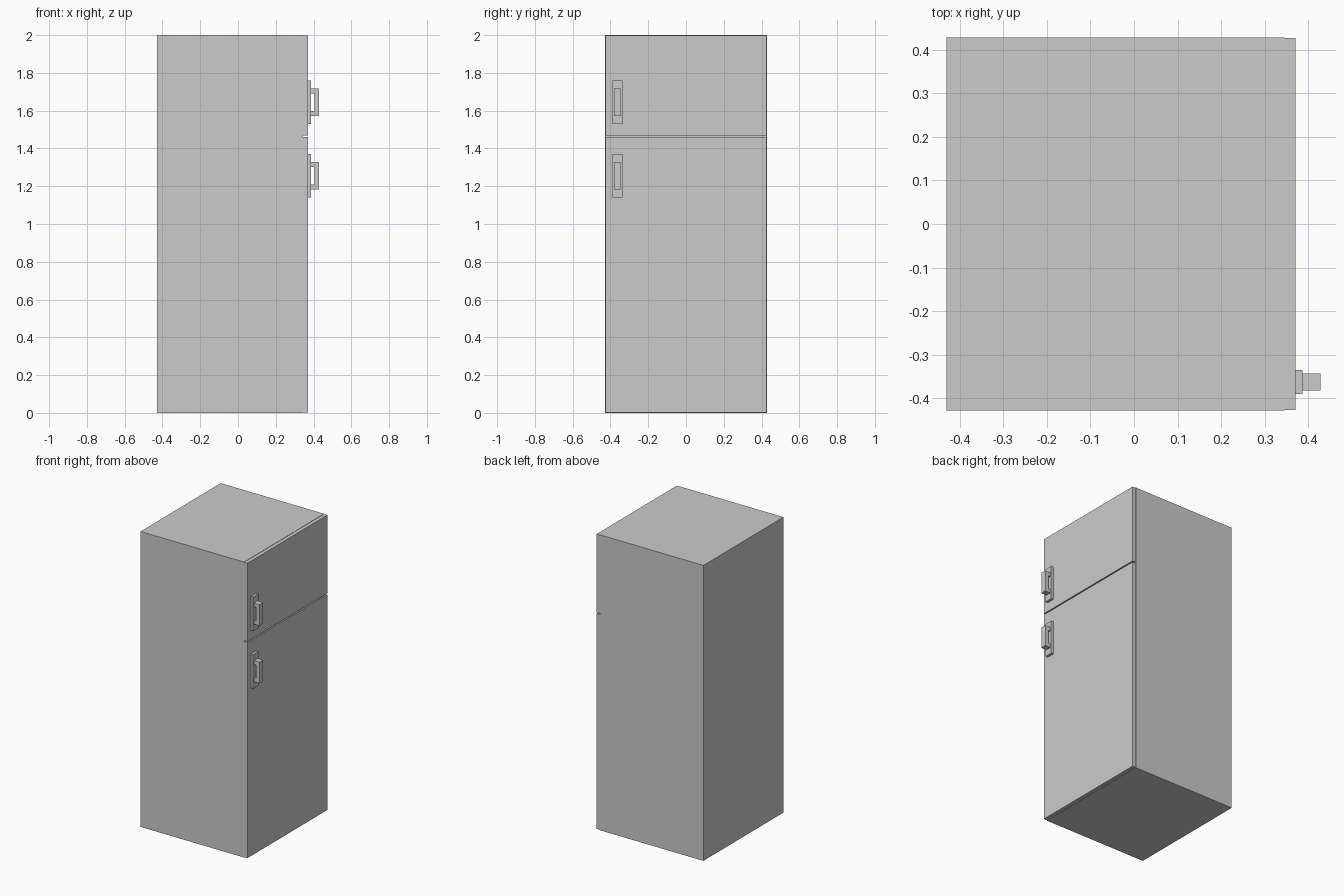
import bpy, bmesh

if "Cube" in bpy.data.objects:
    bpy.data.objects.remove(bpy.data.objects["Cube"])


def box(name, lo, hi):
    """Axis-aligned box between two corners."""
    bm = bmesh.new()
    bmesh.ops.create_cube(bm, size=1)
    for v in bm.verts:
        v.co = [hi[i] if v.co[i] > 0 else lo[i] for i in range(3)]
    return finish(name, bm)


def finish(name, bm):
    bmesh.ops.recalc_face_normals(bm, faces=bm.faces)
    mesh = bpy.data.meshes.new(name)
    bm.to_mesh(mesh)
    bm.free()
    obj = bpy.data.objects.new(name, mesh)
    bpy.context.collection.objects.link(obj)
    return obj


def grip(name, z):
    """C-shaped grip: side profile extruded along y."""
    profile = [(0.387, -0.072), (0.428, -0.072), (0.428, 0.072), (0.387, 0.072),
               (0.387, 0.046), (0.404, 0.046), (0.404, -0.046), (0.387, -0.046)]
    bm = bmesh.new()
    face = bm.faces.new([bm.verts.new((x, -0.382, z + h)) for x, h in profile])
    ext = bmesh.ops.extrude_face_region(bm, geom=[face])
    verts = [g for g in ext["geom"] if isinstance(g, bmesh.types.BMVert)]
    bmesh.ops.translate(bm, verts=verts, vec=(0, 0.039, 0))
    # close the starting side if the extrusion removed it
    bmesh.ops.holes_fill(bm, edges=bm.edges, sides=0)
    return finish(name, bm)


# Cabinet
box("cabinet", (-0.43, -0.428, 0), (0.345, 0.428, 2))

# Doors with a thin gap between them, each with a plate and a grip
for label, z0, z1, hz in (("freezer", 1.468, 1.998, 1.645),
                          ("fridge", 0.002, 1.46, 1.255)):
    box(label + "_door", (0.345, -0.427, z0), (0.37, 0.427, z1))
    box(label + "_handle_plate", (0.37, -0.39, hz - 0.115), (0.387, -0.335, hz + 0.115))
    grip(label + "_handle_grip", hz)
